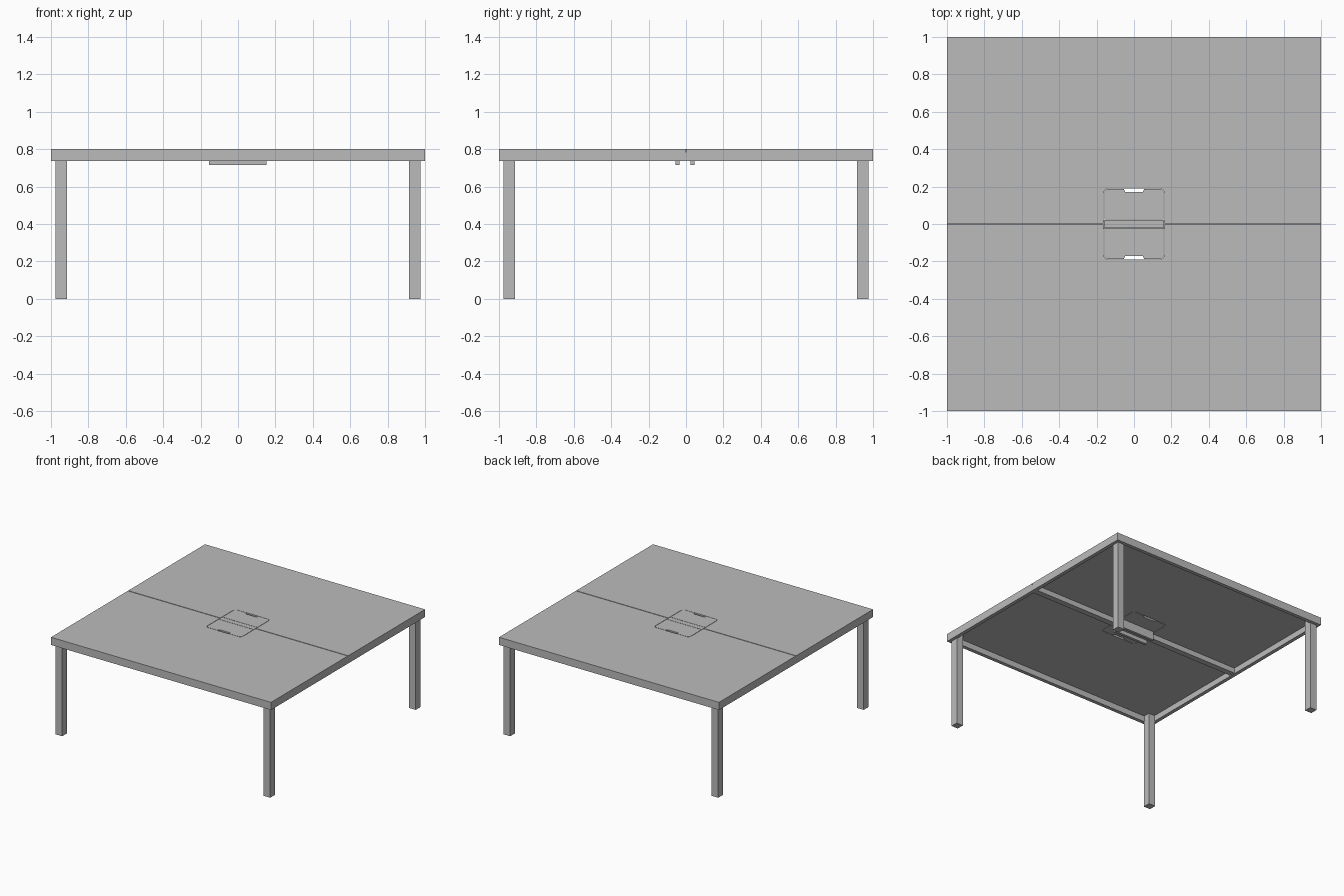
import bpy, bmesh, math

if "Cube" in bpy.data.objects:
    bpy.data.objects.remove(bpy.data.objects["Cube"])

grey = bpy.data.materials.new("light_grey")
grey.diffuse_color = (0.5, 0.5, 0.5, 1)
grey.use_nodes = True
grey.node_tree.nodes["Principled BSDF"].inputs["Base Color"].default_value = grey.diffuse_color


def prism(name, outline, z0, z1):
    """Extrude a flat outline between two heights."""
    bm = bmesh.new()
    face = bm.faces.new([bm.verts.new((x, y, z0)) for x, y in outline])
    res = bmesh.ops.extrude_face_region(bm, geom=[face])
    verts = [v for v in res["geom"] if isinstance(v, bmesh.types.BMVert)]
    bmesh.ops.translate(bm, verts=verts, vec=(0, 0, z1 - z0))
    bmesh.ops.recalc_face_normals(bm, faces=bm.faces)
    mesh = bpy.data.meshes.new(name)
    bm.to_mesh(mesh)
    bm.free()
    mesh.materials.append(grey)
    obj = bpy.data.objects.new(name, mesh)
    bpy.context.collection.objects.link(obj)
    return obj


def box(name, x0, x1, y0, y1, z0, z1):
    return prism(name, [(x0, y0), (x1, y0), (x1, y1), (x0, y1)], z0, z1)


def arc(cx, cy, r, a0, a1, n=6):
    return [(cx + r * math.cos(math.radians(a0 + (a1 - a0) * i / n)),
             cy + r * math.sin(math.radians(a0 + (a1 - a0) * i / n))) for i in range(n + 1)]


def hatch(w, y0, y1, r):
    """Half hatch outline with rounded outer corners, from right to left."""
    return ([(w, y0)] + arc(w - r, y1 - r, r, 0, 90)
            + arc(-w + r, y1 - r, r, 90, 180) + [(-w, y0)])


Z_LEG, Z_TOP, Z_MAX = 0.737, 0.785, 0.80

for side, label in ((-1, "front"), (1, "back")):
    def flip(pts):
        return [(x, y * side) for x, y in pts]

    # Desk half with a rounded cut-out for the cable hatch
    panel = [(-1, 0.003), (-1, 1), (1, 1), (1, 0.003)] + hatch(0.162, 0.003, 0.19, 0.025)
    prism(label + "_desktop", flip(panel), Z_TOP, Z_MAX)

    # Hatch flap with a cable slot in its outer edge
    flap = hatch(0.159, 0.024, 0.187, 0.022)
    slot = [(0.055, 0.187), (0.047, 0.17), (-0.047, 0.17), (-0.055, 0.187)]
    prism(label + "_hatch_flap", flip(flap[:8] + slot + flap[8:]), Z_TOP, Z_MAX)

    # Hinge rail below the flap
    yc = 0.04 * side - 0.005
    box(label + "_hinge_rail", -0.155, 0.153, yc - 0.011, yc + 0.011, 0.715, Z_TOP)

    # Outer frame rails
    y0, y1 = sorted((0.97 * side, side))
    box(label + "_frame_rail", -1, 1, y0, y1, Z_LEG, Z_TOP)
    box(("left" if side < 0 else "right") + "_frame_rail", y0, y1, -0.97, 0.97, Z_LEG, Z_TOP)

    # Square legs, fixed inside the frame corners
    for sx, name in ((-1, "left"), (1, "right")):
        x0, x1 = sorted((0.915 * sx, 0.975 * sx))
        ly0, ly1 = sorted((0.915 * side, 0.975 * side))
        box(f"{label}_{name}_leg", x0, x1, ly0, ly1, 0, Z_LEG)
        c0, c1 = sorted((0.915 * sx, 0.97 * sx))
        d0, d1 = sorted((0.915 * side, 0.97 * side))
        box(f"{label}_{name}_corner_block", c0, c1, d0, d1, Z_LEG, Z_TOP)

# Centre beam and the fixed strip between the flaps
box("centre_beam", -0.97, 0.97, -0.028, 0.02, 0.742, Z_TOP)
box("hatch_centre_strip", -0.159, 0.159, -0.021, 0.021, Z_TOP, Z_MAX)
